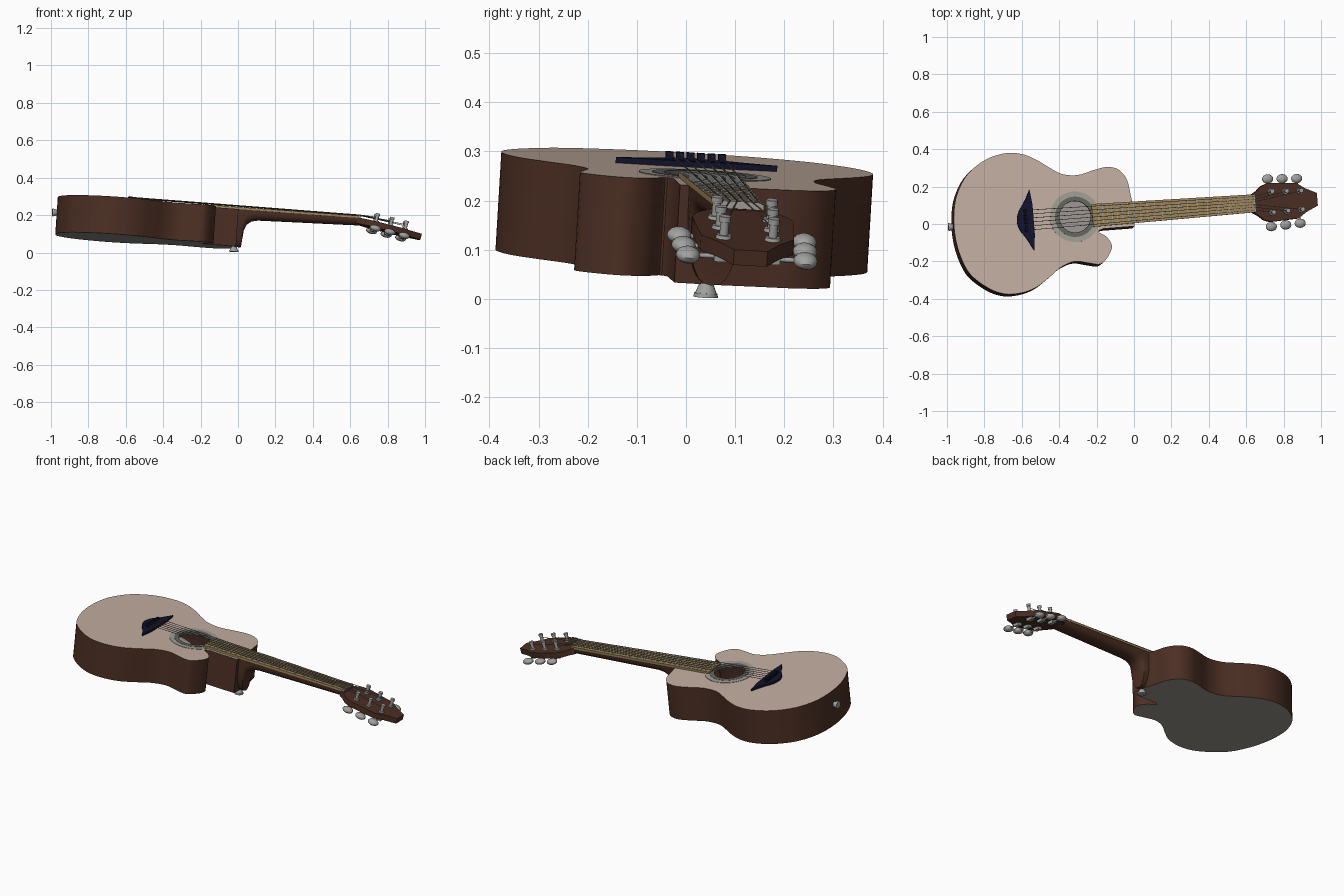
import bpy, bmesh, math
from mathutils import Matrix, Vector

if "Cube" in bpy.data.objects:
    bpy.data.objects.remove(bpy.data.objects["Cube"])

# ---------- colours ----------
def mat(name, r, g, b):
    m = bpy.data.materials.new(name)
    m.diffuse_color = (r, g, b, 1)
    m.use_nodes = True
    m.node_tree.nodes["Principled BSDF"].inputs["Base Color"].default_value = m.diffuse_color
    return m

BROWN = mat("dark brown wood", .072, .028, .017)
TOP = mat("pale top wood", .55, .43, .36)
BACK = mat("grey back wood", .34, .31, .285)
TAN = mat("tan fretboard wood", .33, .23, .10)
METAL = mat("grey metal", .36, .36, .35)
NAVY = mat("navy black", .006, .006, .026)
RING = mat("dark grey ring", .13, .13, .12)
PALE = mat("pale grey ring", .36, .34, .30)
STRING = mat("string grey", .16, .15, .14)

# ---------- frames: resting instrument, and the tilted-back head ----------
SX, SY, SLOPE = -.068, -.06, .075
normal = Vector((-SX, -SY, 1)).normalized()
along = Vector((1, SLOPE, SX + SLOPE * SY)).normalized()
across = normal.cross(along)
ORIGIN = Vector((0, .062, .2283))
M = Matrix((along, across, normal)).transposed().to_4x4()
M.translation = ORIGIN
HEAD = Matrix.Translation((.645, 0, .002)) @ Matrix.Rotation(math.radians(10), 4, 'Y')

# ---------- helpers ----------
def finish(name, bm, *mats, recalc=True):
    if recalc:
        bmesh.ops.recalc_face_normals(bm, faces=bm.faces)
    me = bpy.data.meshes.new(name)
    bm.transform(M)
    bm.to_mesh(me)
    bm.free()
    for m in mats:
        me.materials.append(m)
    ob = bpy.data.objects.new(name, me)
    bpy.context.scene.collection.objects.link(ob)
    return ob

def rod(bm, a, b, r1, r2=None, seg=12):
    a, b = Vector(a), Vector(b)
    d = b - a
    m = Matrix.Translation((a + b) / 2) @ d.to_track_quat('Z', 'Y').to_matrix().to_4x4()
    bmesh.ops.create_cone(bm, cap_ends=True, segments=seg, radius1=r1,
                          radius2=r1 if r2 is None else r2, depth=d.length, matrix=m)

def box(bm, c, s, m=Matrix()):
    bmesh.ops.create_cube(bm, size=1, matrix=m @ Matrix.Translation(c) @ Matrix.Diagonal((*s, 1)))

def prism(bm, pts, z0, z1, m=Matrix()):
    lo = [bm.verts.new(m @ Vector((x, y, z0))) for x, y in pts]
    hi = [bm.verts.new(m @ Vector((x, y, z1))) for x, y in pts]
    bm.faces.new(lo)
    bm.faces.new(hi)
    for i in range(len(pts)):
        j = (i + 1) % len(pts)
        bm.faces.new((lo[i], lo[j], hi[j], hi[i]))

def smooth_path(pts, n=5):
    p = [Vector(q) for q in pts]
    p = [p[0]] + p + [p[-1]]
    out = []
    for a, b, c, d in zip(p, p[1:], p[2:], p[3:]):
        for k in range(n):
            t = k / n
            out.append(.5 * (2*b + (c-a)*t + (2*a-5*b+4*c-d)*t*t + (3*b-a-3*c+d)*t**3))
    return out + [p[-1]]

def circle(cx, r, n=40):
    return [(cx + r*math.cos(2*math.pi*i/n), r*math.sin(2*math.pi*i/n)) for i in range(n)]

# ---------- body: outline with a cutaway, sound hole in the top ----------
plan = [(0, .08), (-.018, .155), (-.037, .235), (-.08, .289), (-.14, .305), (-.21, .29),
        (-.30, .262), (-.385, .267), (-.45, .30), (-.52, .342), (-.60, .374), (-.69, .378),
        (-.797, .342), (-.893, .262), (-.947, .155), (-.963, .05), (-.957, -.06),
        (-.93, -.166), (-.877, -.267), (-.78, -.342), (-.69, -.374), (-.60, -.368),
        (-.52, -.337), (-.45, -.283), (-.385, -.228), (-.315, -.2), (-.246, -.208),
        (-.18, -.214), (-.139, -.175), (-.118, -.118), (-.145, -.07), (-.19, -.042), (-.165, -.025)]
inv = M.inverted()
outline = []
for x, y in smooth_path(plan) + [Vector((.003, -.012))]:
    p = inv @ Vector((x, y, ORIGIN.z + SX*x + SY*(y - ORIGIN.y)))
    outline.append((p.x, p.y))

HOLE_X, HOLE_R, DEPTH = -.317, .086, .2
bm = bmesh.new()
def ring_edges(pts, z):
    v = [bm.verts.new((x, y, z)) for x, y in pts]
    return v, [bm.edges.new((v[i], v[(i+1) % len(v)])) for i in range(len(v))]
rim, rim_e = ring_edges(outline, 0)
hole, hole_e = ring_edges(circle(HOLE_X, HOLE_R), 0)
base, base_e = ring_edges(outline, -DEPTH)
bmesh.ops.triangle_fill(bm, edges=rim_e + hole_e, use_beauty=True)
bmesh.ops.triangle_fill(bm, edges=base_e, use_beauty=True)
for f in bm.faces:
    f.normal_update()
    high = f.calc_center_median().z > -.1
    f.material_index = 1 if high else 2
    if (f.normal.z > 0) != high:
        f.normal_flip()
for i in range(len(rim)):
    j = (i + 1) % len(rim)
    bm.faces.new((rim[i], rim[j], base[j], base[i]))
finish("body", bm, BROWN, TOP, BACK, recalc=False)

# ---------- sound hole rosette: flat rings ----------
def flat_ring(name, r0, r1, z, low, m):
    bm = bmesh.new()
    loops = [[bm.verts.new((x, y, h)) for x, y in circle(HOLE_X, r)]
             for r, h in ((r0, low), (r0, z), (r1, z), (r1, 0))]
    for a, b in zip(loops, loops[1:]):
        for i in range(40):
            j = (i + 1) % 40
            bm.faces.new((b[i], b[j], a[j], a[i]))
    finish(name, bm, m, recalc=False)
flat_ring("rosette_inner", .084, .108, .003, -.012, RING)
flat_ring("rosette_outer", .108, .135, .002, 0, PALE)

# ---------- neck with heel: lofted rounded sections ----------
bm = bmesh.new()
loops = []
for x, w, d in ((-.01, .056, .2), (.028, .054, .2), (.037, .054, .11), (.05, .054, .078),
                (.075, .054, .058), (.11, .053, .05), (.35, .05, .044), (.61, .047, .038), (.66, .048, .036)):
    row = []
    for i in range(15):
        a = math.pi * i / 14
        row.append(bm.verts.new((x, w * math.copysign(abs(math.cos(a))**.75, math.cos(a)),
                                 .002 - (d + .002) * math.sin(a)**.75)))
    loops.append(row)
for a, b in zip(loops, loops[1:]):
    for i in range(15):
        j = (i + 1) % 15
        bm.faces.new((a[i], a[j], b[j], b[i]))
bm.faces.new(loops[0])
bm.faces.new(loops[-1])
finish("neck", bm, BROWN)

# ---------- fretboard, frets, nut ----------
NUT, END = .645, -.225
def half_width(x):
    return .048 + .013 * (NUT - x) / (NUT - END)
bm = bmesh.new()
prism(bm, [(END, -.061), (NUT, -.048), (NUT, .048), (END, .061)], .0, .012)
finish("fretboard", bm, TAN)
bm = bmesh.new()
for n in range(1, 21):
    x = NUT - 1.22 * (1 - 2 ** (-n / 12))
    box(bm, (x, 0, .0125), (.004, 2 * half_width(x), .003))
finish("frets", bm, METAL)
bm = bmesh.new()
box(bm, (NUT + .004, 0, .008), (.009, .096, .018))
finish("nut", bm, PALE)

# ---------- headstock ----------
side = [(-.01, .048), (.02, .066), (.05, .092), (.085, .104), (.24, .095), (.285, .064), (.35, .034)]
bm = bmesh.new()
prism(bm, side + [(x, -y) for x, y in reversed(side)], -.032, 0, HEAD)
finish("headstock", bm, BROWN)

# ---------- tuners: posts, gear cases, shafts and buttons ----------
posts, cases, buttons = bmesh.new(), bmesh.new(), bmesh.new()
tops = []
for s in (-1, 1):
    for k in range(3):
        x, y = .095 + .08 * k, s * (.056 - .003 * k)
        def P(dy, z):
            return HEAD @ Vector((x, y + dy, z))
        rod(posts, P(0, -.002), P(0, .007), .017, .015)
        rod(posts, P(0, .007), P(0, .034), .009)
        rod(posts, P(0, .034), P(0, .046), .012)
        tops.append((s, k, P(0, .026)))
        box(cases, (x, y, -.039), (.03, .035, .016), HEAD)
        rod(cases, P(0, -.039), P(s * .06, -.039), .005)
        bmesh.ops.create_uvsphere(buttons, u_segments=14, v_segments=8, radius=1,
            matrix=HEAD @ Matrix.Translation((x, s * (.128 - .004 * k), -.039))
            @ Matrix.Diagonal((.031, .025, .017, 1)))
finish("tuner_posts", posts, METAL)
finish("tuner_cases", cases, METAL)
finish("tuner_buttons", buttons, METAL)

# ---------- bridge with string pins ----------
BX = -.562
arc = smooth_path([(BX + .012, -.165), (BX - .022, -.10), (BX - .055, -.05), (BX - .068, 0),
                   (BX - .055, .05), (BX - .022, .10), (BX + .012, .165)], 4)
bm = bmesh.new()
prism(bm, [tuple(p) for p in arc] + [(BX + .022, .08), (BX + .022, -.08)], 0, .012)
finish("bridge", bm, NAVY)
bm = bmesh.new()
for i in range(6):
    box(bm, (BX - .02, (i - 2.5) * .0215, .016), (.016, .015, .022))
finish("bridge_pins", bm, NAVY)

# ---------- strings: bridge to nut to tuner post ----------
bm = bmesh.new()
for i in range(6):
    s = -1 if i < 3 else 1
    k = i if i < 3 else 5 - i
    at_nut = (NUT + .004, (i - 2.5) * .0145, .018)
    rod(bm, (BX - .018, (i - 2.5) * .0215, .023), at_nut, .0017, seg=6)
    target = next(p for a, b, p in tops if a == s and b == k)
    rod(bm, at_nut, target, .0017, seg=6)
finish("strings", bm, STRING)

# ---------- strap buttons: heel and tail end ----------
bm = bmesh.new()
rod(bm, (-.008, -.008, -.198), (-.008, -.008, -.218), .014, .022, 16)
rod(bm, (-.008, -.008, -.218), (-.008, -.008, -.2265), .024, .025, 16)
rod(bm, (-.958, 0, -.085), (-.985, 0, -.085), .013, .02, 16)
rod(bm, (-.985, 0, -.085), (-.993, 0, -.085), .022, .021, 16)
finish("strap_buttons", bm, METAL)

# ---------- smooth shading with crisp edges ----------
for ob in bpy.context.scene.objects:
    ob.select_set(True)
    bpy.context.view_layer.objects.active = ob
bpy.ops.object.shade_smooth_by_angle(angle=math.radians(35))
